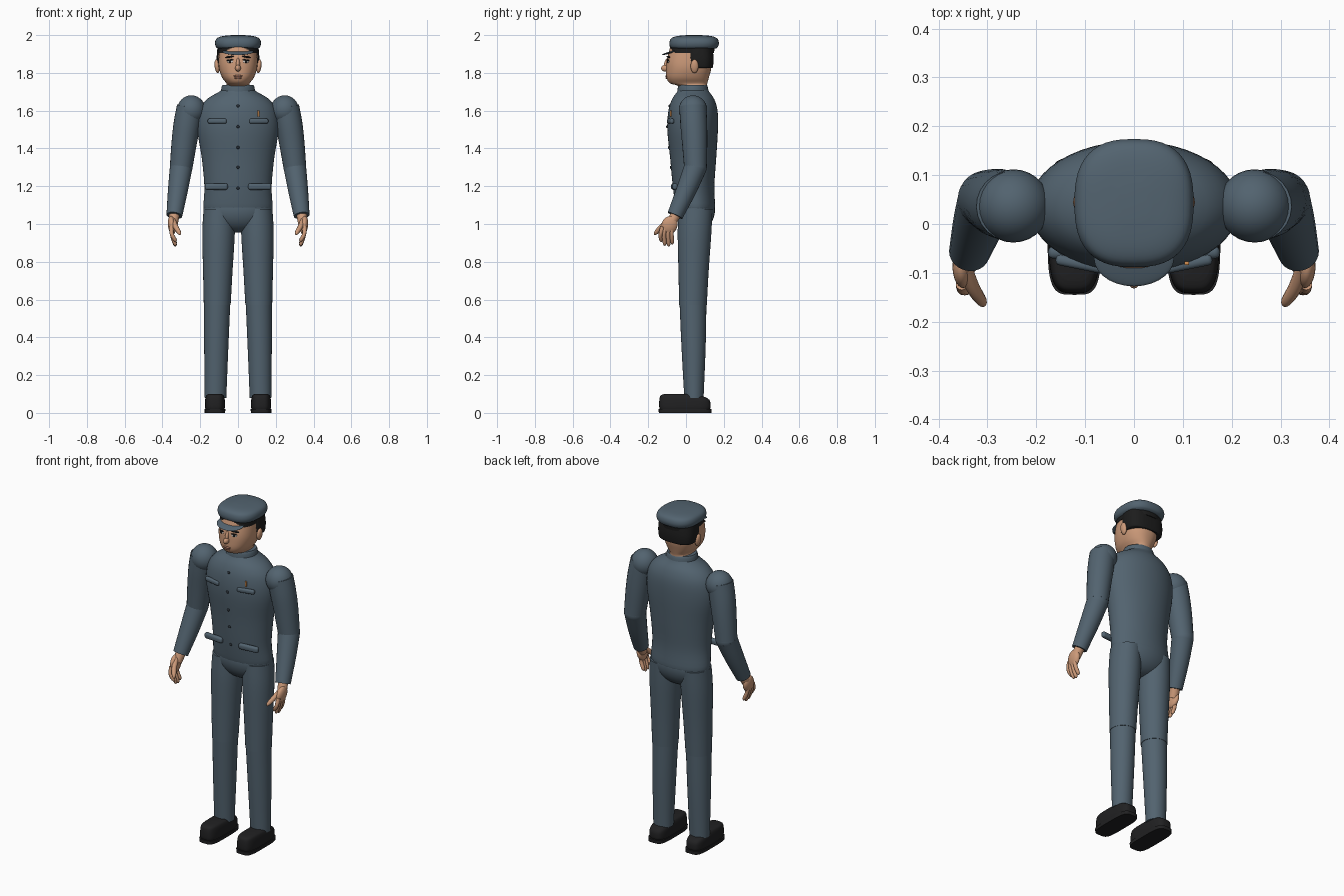
import bpy, bmesh, math
from mathutils import Vector, Euler

if "Cube" in bpy.data.objects:
    bpy.data.objects.remove(bpy.data.objects["Cube"])


def material(name, rgb):
    m = bpy.data.materials.new(name)
    m.use_nodes = True
    m.diffuse_color = (*rgb, 1)
    m.node_tree.nodes["Principled BSDF"].inputs["Base Color"].default_value = (*rgb, 1)
    return m


CLOTH = material("slate cloth", (0.085, 0.125, 0.16))
SKIN = material("skin", (0.60, 0.32, 0.19))
HAIR = material("black hair", (0.012, 0.012, 0.012))
LEATHER = material("black leather", (0.015, 0.015, 0.016))
BUTTON = material("dark button", (0.02, 0.027, 0.035))
WHITE = material("eye white", (0.6, 0.58, 0.55))
LIPS = material("lips", (0.33, 0.15, 0.10))
GOLD = material("orange badge", (0.65, 0.27, 0.08))


def finish(name, bm, mat, angle=50):
    bmesh.ops.recalc_face_normals(bm, faces=bm.faces)
    mesh = bpy.data.meshes.new(name)
    bm.to_mesh(mesh)
    bm.free()
    mesh.materials.append(mat)
    obj = bpy.data.objects.new(name, mesh)
    bpy.context.collection.objects.link(obj)
    bpy.ops.object.select_all(action='DESELECT')
    obj.select_set(True)
    bpy.context.view_layer.objects.active = obj
    bpy.ops.object.shade_smooth_by_angle(angle=math.radians(angle))
    return obj


def refine(rows, steps=4):
    """Catmull-Rom interpolation between rows of numbers."""
    out = []
    for i in range(len(rows) - 1):
        a, b, c, d = (rows[max(i - 1, 0)], rows[i], rows[i + 1], rows[min(i + 2, len(rows) - 1)])
        for k in range(steps):
            t = k / steps
            out.append([q + t / 2 * (r - p + t * (2 * p - 5 * q + 4 * r - s + t * (3 * (q - r) + s - p)))
                        for p, q, r, s in zip(a, b, c, d)])
    return out + [list(rows[-1])]


def skin_rings(bm, rings):
    loops = [[bm.verts.new(p) for p in ring] for ring in rings]
    n = len(loops[0])
    for a, b in zip(loops, loops[1:]):
        for i in range(n):
            bm.faces.new((a[i], a[(i + 1) % n], b[(i + 1) % n], b[i]))
    bm.faces.new(loops[0])
    bm.faces.new(loops[-1])


def oval(n, power):
    for i in range(n):
        c, s = math.cos(math.tau * i / n), math.sin(math.tau * i / n)
        yield (math.copysign(abs(c) ** (2 / power), c), math.copysign(abs(s) ** (2 / power), s))


def loft(name, rows, mat, power=2.0, smooth=True, n=48):
    """Rows are z, centre x, centre y, half width, half depth."""
    bm = bmesh.new()
    skin_rings(bm, [[(cx + rx * u, cy + ry * v, z) for u, v in oval(n, power)]
                    for z, cx, cy, rx, ry in (refine(rows) if smooth else rows)])
    return finish(name, bm, mat)


def tube(name, rows, mat, n=24):
    """Rows are x, y, z, radius along a path."""
    rows = refine(rows)
    pts = [Vector(r[:3]) for r in rows]
    rings = []
    for i, p in enumerate(pts):
        q = (pts[min(i + 1, len(pts) - 1)] - pts[max(i - 1, 0)]).to_track_quat('Z', 'Y')
        rings.append([p + q @ Vector((u, v, 0)) * rows[i][3] for u, v in oval(n, 2)])
    bm = bmesh.new()
    skin_rings(bm, rings)
    return finish(name, bm, mat)


def ball(name, loc, size, mat, rot=(0, 0, 0)):
    bm = bmesh.new()
    bmesh.ops.create_uvsphere(bm, u_segments=28, v_segments=16, radius=1)
    turn = Euler(rot).to_matrix()
    for v in bm.verts:
        v.co = Vector(loc) + turn @ Vector(a * b for a, b in zip(v.co, size))
    return finish(name, bm, mat)


def plate(name, loc, size, mat, bevel=0.006, rot=(0, 0, 0)):
    bm = bmesh.new()
    bmesh.ops.create_cube(bm, size=1)
    for v in bm.verts:
        v.co = Vector(a * b for a, b in zip(v.co, size))
    bmesh.ops.bevel(bm, geom=bm.edges[:], offset=bevel, segments=3, affect='EDGES', profile=0.5)
    obj = finish(name, bm, mat)
    obj.location, obj.rotation_euler = loc, rot
    return obj


# Tunic, collar and seat of the trousers
TORSO = [(1.075, 0, .05, .170, .095), (1.09, 0, .05, .183, .104), (1.2, 0, .04, .178, .11),
         (1.35, 0, .038, .192, .122), (1.5, 0, .035, .215, .134), (1.6, 0, .037, .205, .13),
         (1.66, 0, .038, .165, .112), (1.7, 0, .038, .10, .085), (1.72, 0, .038, .075, .075)]
loft("tunic", TORSO, CLOTH)
loft("collar", [(1.685, 0, .037, .088, .080), (1.695, 0, .037, .091, .083), (1.725, 0, .036, .087, .079),
                (1.737, 0, .036, .082, .074)], CLOTH)
ball("trouser_seat", (0, .05, 1.08), (.183, .104, .125), CLOTH)


def front(z, x=0):
    """Front surface of the tunic."""
    rows = refine(TORSO, 16)
    _, _, cy, rx, ry = min(rows, key=lambda r: abs(r[0] - z))
    return cy - ry * math.sqrt(max(0, 1 - (x / rx) ** 2))


for i, z in enumerate((1.625, 1.515, 1.405, 1.3, 1.19)):
    ball(f"button_{i + 1}", (0, front(z), z), (.008, .006, .008), BUTTON)
plate("badge", (.108, front(1.585, .108) - .004, 1.585), (.010, .008, .032), GOLD, .002)

# Head and neck
loft("head", [(1.69, 0, .04, .066, .066), (1.73, 0, .035, .063, .076), (1.745, 0, .014, .062, .099),
              (1.775, 0, .009, .084, .112), (1.82, 0, .014, .100, .119), (1.87, 0, .018, .103, .119),
              (1.95, 0, .03, .098, .11)], SKIN, 2.3)
loft("hair", [(1.825, 0, .075, .102, .064), (1.835, 0, .073, .109, .070), (1.88, 0, .070, .113, .076),
              (1.945, 0, .065, .108, .074)], HAIR, 2.8)
ball("nose", (0, -.108, 1.825), (.015, .024, .018), SKIN)
ball("nose_bridge", (0, -.103, 1.848), (.010, .013, .032), SKIN, (-.25, 0, 0))
ball("upper_lip", (0, -.103, 1.783), (.024, .006, .006), LIPS)
ball("lower_lip", (0, -.101, 1.773), (.018, .007, .006), LIPS)

# Peaked cap
loft("cap", [(1.928, 0, .042, .105, .115), (1.938, 0, .042, .117, .127), (1.96, 0, .043, .122, .131),
             (1.983, 0, .043, .112, .121), (1.995, 0, .043, .08, .09), (2.0, 0, .043, .03, .035)], CLOTH, 2.6)
loft("cap_band", [(1.905, 0, .03, .104, .118), (1.94, 0, .035, .106, .118)], HAIR, 2.4, False)
ball("cap_visor", (0, -.07, 1.912), (.082, .06, .006), CLOTH, (.28, 0, 0))

# Paired parts
for s, side in ((1, "left"), (-1, "right")):
    # Face
    ball(f"{side}_ear", (s * .111, .045, 1.835), (.013, .021, .036), SKIN, (0, s * .12, 0))
    ball(f"{side}_eye", (s * .041, -.094, 1.860), (.017, .005, .008), WHITE, (0, 0, s * .3))
    ball(f"{side}_iris", (s * .041, -.097, 1.861), (.008, .004, .008), HAIR)
    ball(f"{side}_lash", (s * .042, -.096, 1.868), (.019, .005, .004), HAIR, (0, s * .1, s * .3))
    ball(f"{side}_brow", (s * .045, -.094, 1.885), (.025, .006, .005), HAIR, (0, s * .12, s * .35))

    # Pocket flaps
    plate(f"{side}_chest_pocket", (s * .11, front(1.545, .11) - .002, 1.545), (.102, .022, .026), CLOTH, .009,
          (0, 0, s * .2))
    plate(f"{side}_hip_pocket", (s * .115, -.062, 1.198), (.122, .026, .034), CLOTH, .011, (0, 0, s * .08))

    # Sleeves
    ball(f"{side}_shoulder", (s * .247, .037, 1.604), (.075, .075, .077), CLOTH)
    tube(f"{side}_upper_sleeve", [(s * .253, .037, 1.62, .071), (s * .270, .041, 1.53, .071),
                                  (s * .285, .046, 1.43, .067), (s * .301, .05, 1.30, .060)], CLOTH)
    ball(f"{side}_elbow", (s * .301, .05, 1.30), (.060, .060, .060), CLOTH)
    tube(f"{side}_lower_sleeve", [(s * .301, .05, 1.30, .060), (s * .318, .002, 1.18, .053),
                                  (s * .337, -.058, 1.045, .042)], CLOTH)

    # Hand with four fingers and a thumb
    tube(f"{side}_wrist", [(s * .335, -.05, 1.06, .028), (s * .345, -.08, 1.0, .026)], SKIN, 16)
    ball(f"{side}_palm", (s * .350, -.088, .993), (.021, .042, .050), SKIN, (-.35, s * .12, 0))
    for i, (y, tip) in enumerate(((-.132, .905), (-.113, .886), (-.092, .882), (-.073, .893))):
        tube(f"{side}_finger_{i + 1}", [(s * .353, y * .8 - .018, .985, .012), (s * .350, y - .003, .945, .011),
                                        (s * .334, y, tip + .012, .010), (s * .328, y, tip, .003)], SKIN, 12)
    tube(f"{side}_thumb", [(s * .345, -.09, 1.02, .014), (s * .330, -.13, .985, .014),
                           (s * .312, -.158, .955, .011), (s * .307, -.167, .943, .003)], SKIN, 12)

    # Trouser leg
    loft(f"{side}_thigh", [(1.08, s * .1, .05, .082, .09), (.95, s * .103, .045, .086, .089),
                           (.75, s * .107, .04, .078, .080), (.57, s * .11, .037, .071, .073)], CLOTH)
    loft(f"{side}_shin", [(.58, s * .11, .037, .069, .071), (.35, s * .115, .04, .064, .064),
                          (.08, s * .119, .042, .057, .051)], CLOTH)

    # Shoe
    loft(f"{side}_sole", [(0, s * .122, -.005, .054, .139), (.02, s * .122, -.005, .055, .140)], LEATHER, 4, False)
    loft(f"{side}_shoe", [(.018, s * .122, -.006, .050, .132), (.035, s * .122, -.006, .053, .136),
                          (.07, s * .122, -.009, .052, .132), (.092, s * .122, -.028, .046, .106),
                          (.10, s * .122, -.04, .035, .075)], LEATHER, 3.5)
